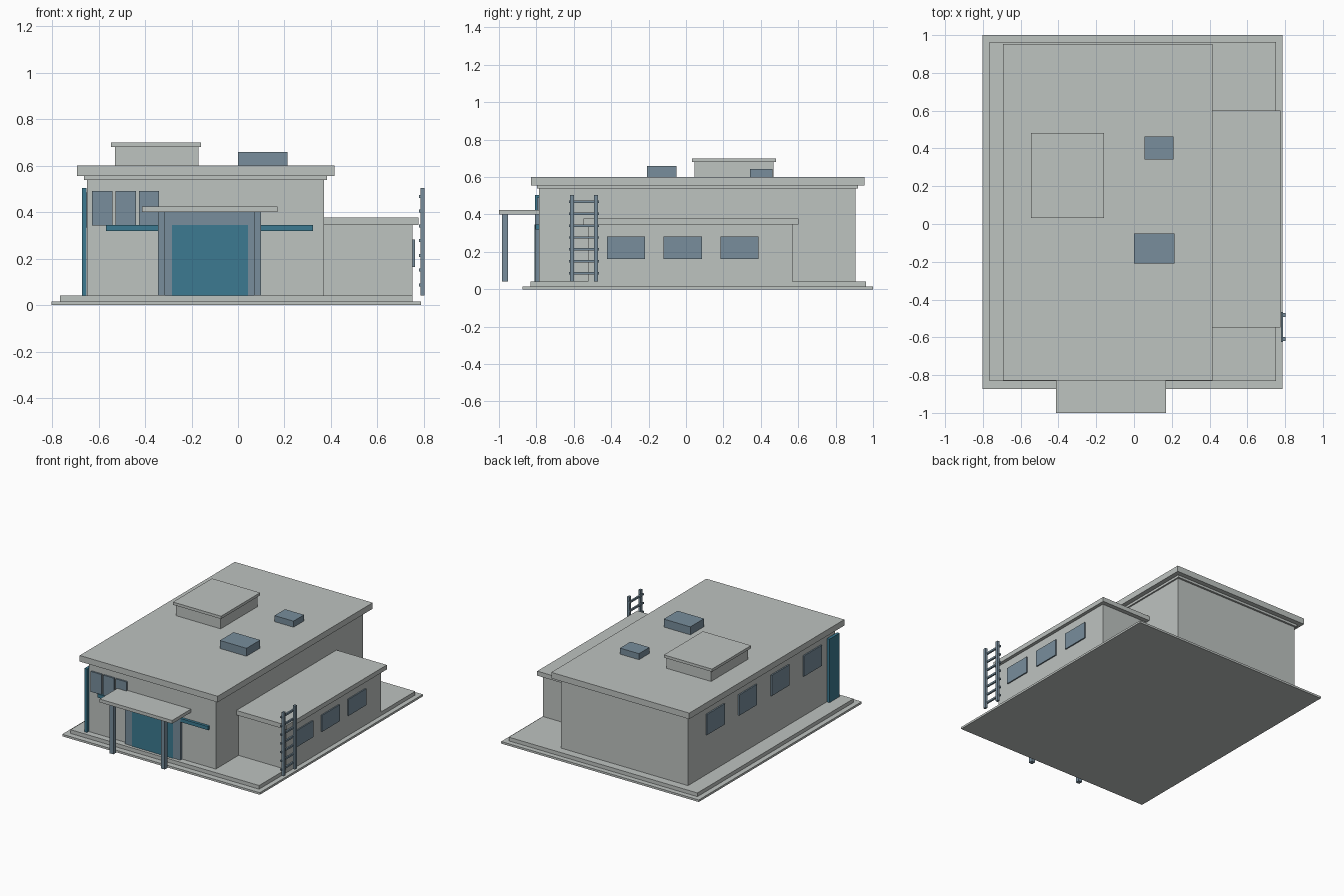
import bpy
import bmesh
from mathutils import Matrix, Vector

cube = bpy.data.objects.get("Cube")
if cube:
    bpy.data.objects.remove(cube, do_unlink=True)


def material(name, rgb):
    mat = bpy.data.materials.new(name)
    mat.use_nodes = True
    colour = (*rgb, 1)
    mat.diffuse_color = colour
    mat.node_tree.nodes["Principled BSDF"].inputs["Base Color"].default_value = colour
    return mat


GREY = material("pale_grey", (0.515, 0.546, 0.53))
BLUE = material("blue_grey", (0.188, 0.27, 0.333))
TEAL = material("teal", (0.045, 0.195, 0.283))


def box(name, x, y, z, mat):
    """Flat-shaded box from (low, high) ranges on each axis."""
    lo, hi = Vector((x[0], y[0], z[0])), Vector((x[1], y[1], z[1]))
    bm = bmesh.new()
    place = Matrix.Translation((lo + hi) / 2) @ Matrix.Diagonal((*(hi - lo), 1))
    bmesh.ops.create_cube(bm, size=1, matrix=place)
    mesh = bpy.data.meshes.new(name)
    bm.to_mesh(mesh)
    bm.free()
    mesh.materials.append(mat)
    obj = bpy.data.objects.new(name, mesh)
    bpy.context.collection.objects.link(obj)
    return obj


FLOOR = 0.042
ROOF = 0.6

# Base steps
box("ground_slab", (-0.803, 0.787), (-0.873, 1.0), (0, 0.015), GREY)
box("plinth", (-0.766, 0.752), (-0.831, 0.963), (0.015, FLOOR), GREY)

# Main hall
box("main_walls", (-0.65, 0.371), (-0.785, 0.905), (FLOOR, 0.539), GREY)
box("cornice", (-0.662, 0.382), (-0.797, 0.919), (0.539, 0.556), GREY)
box("main_roof", (-0.694, 0.416), (-0.828, 0.954), (0.556, ROOF), GREY)

# Side annex
box("annex_walls", (0.371, 0.752), (-0.524, 0.57), (FLOOR, 0.345), GREY)
box("annex_roof", (0.371, 0.776), (-0.548, 0.602), (0.345, 0.378), GREY)

# Rooftop box and skylights
box("roof_box", (-0.529, -0.171), (0.045, 0.467), (ROOF, 0.68), GREY)
box("roof_box_cap", (-0.546, -0.159), (0.032, 0.481), (0.68, 0.7), GREY)
box("skylight_large", (0, 0.214), (-0.208, -0.05), (ROOF, 0.658), BLUE)
box("skylight_small", (0.055, 0.208), (0.341, 0.462), (ROOF, 0.644), BLUE)

# Entrance
box("door_surround", (-0.344, 0.1), (-0.806, -0.785), (FLOOR, 0.4), BLUE)
box("door", (-0.284, 0.043), (-0.81, -0.806), (FLOOR, 0.345), TEAL)
box("canopy", (-0.413, 0.17), (-1.0, -0.785), (0.4, 0.424), GREY)
for side, x in (("right", -0.344), ("left", 0.069)):
    box(f"canopy_post_{side}", (x, x + 0.03), (-0.984, -0.953), (FLOOR, 0.4), BLUE)

# Front trim
box("front_ledge", (-0.568, 0.322), (-0.804, -0.785), (0.319, 0.345), TEAL)
box("corner_fin", (-0.672, -0.652), (-0.806, -0.69), (FLOOR, 0.504), TEAL)

# Windows
for i in range(3):
    x = -0.628 + i * 0.101
    box(f"front_window_{i}", (x, x + 0.087), (-0.797, -0.785), (0.342, 0.49), BLUE)
    y = -0.422 + i * 0.303
    box(f"annex_window_{i}", (0.752, 0.761), (y, y + 0.204), (0.163, 0.283), BLUE)
for i in range(4):
    y = 0.495 - i * 0.371
    box(f"side_window_{i}", (-0.66, -0.65), (y, y + 0.204), (0.334, 0.484), BLUE)

# Ladder
for side, y in (("front", -0.62), ("back", -0.492)):
    box(f"ladder_rail_{side}", (0.786, 0.803), (y, y + 0.021), (FLOOR, 0.504), BLUE)
for i in range(7):
    z = 0.08 + i * 0.0635
    box(f"ladder_rung_{i}", (0.778, 0.79), (-0.626, -0.465), (z, z + 0.013), BLUE)
